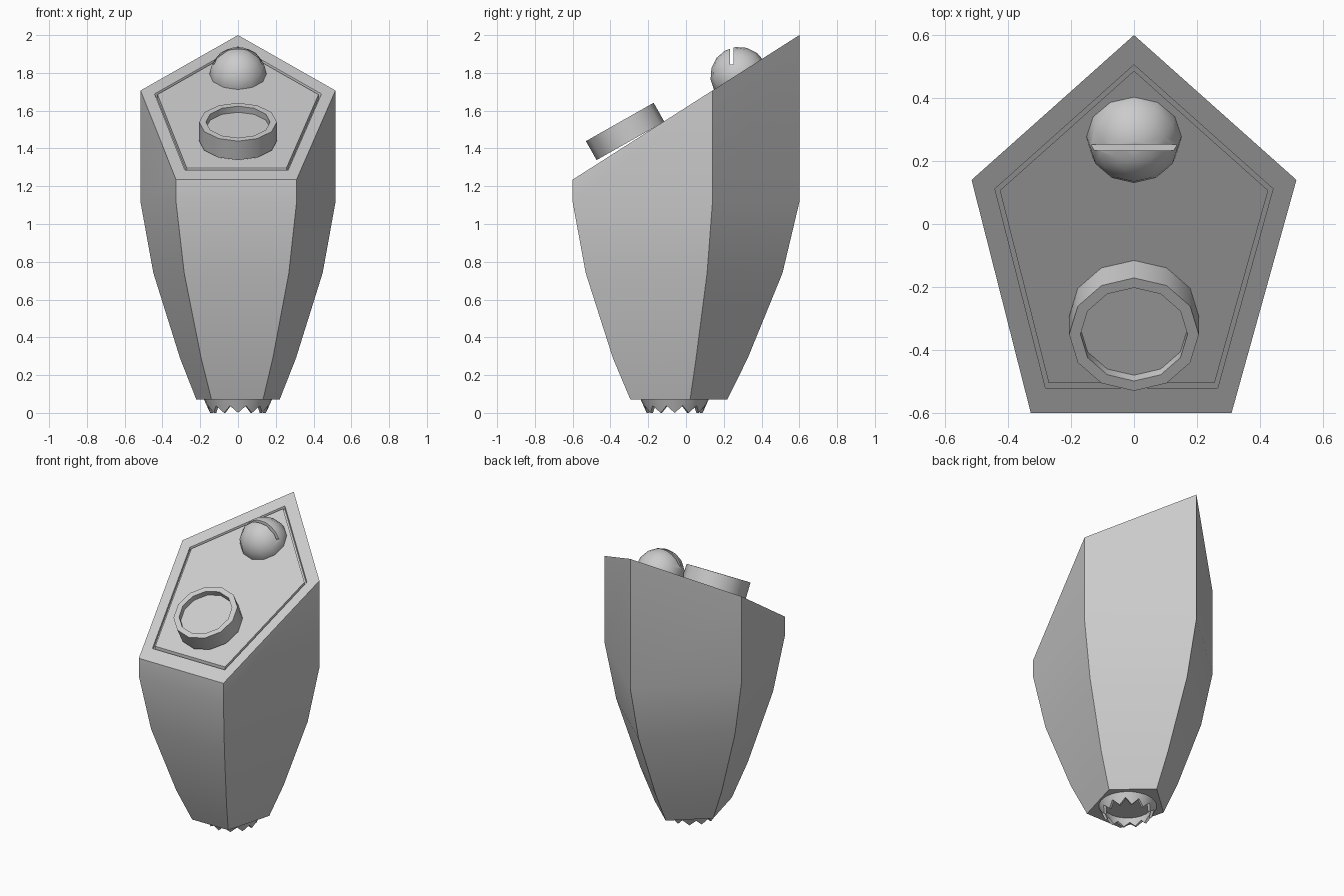
import bpy, bmesh, math
from mathutils import Matrix

if "Cube" in bpy.data.objects:
    bpy.data.objects.remove(bpy.data.objects["Cube"])

TILT = math.radians(29.5)
PENTAGON = [(0, 0.6), (-0.516, 0.14), (-0.328, -0.6), (0.31, -0.6), (0.516, 0.14)]


def top_z(y):
    return 2.0 - (0.6 - y) * 0.6375


def skin(name, rings, close=False, matrix=Matrix(), angle=30):
    """Bridge equal-length rings; cap the ends, or close the loop of rings."""
    bm = bmesh.new()
    loops = [[bm.verts.new(p) for p in r] for r in rings]
    pairs = list(zip(loops, loops[1:])) + ([(loops[-1], loops[0])] if close else [])
    for a, b in pairs:
        n = len(a)
        for i in range(n):
            j = (i + 1) % n
            bm.faces.new((a[i], a[j], b[j], b[i]))
    if not close:
        bm.faces.new(loops[0][::-1])
        bm.faces.new(loops[-1])
    bmesh.ops.recalc_face_normals(bm, faces=bm.faces)
    bm.transform(matrix)
    me = bpy.data.meshes.new(name)
    bm.to_mesh(me)
    bm.free()
    ob = bpy.data.objects.new(name, me)
    bpy.context.collection.objects.link(ob)
    smooth(ob, angle)
    return ob


def smooth(ob, angle=30):
    bpy.ops.object.select_all(action='DESELECT')
    ob.select_set(True)
    bpy.context.view_layer.objects.active = ob
    bpy.ops.object.shade_smooth_by_angle(angle=math.radians(angle))


def circle(r, z, n=12):
    return [(r * math.cos(2 * math.pi * i / n), r * math.sin(2 * math.pi * i / n), z)
            for i in range(n)]


# Tapered five-sided body with a slanted top and a panel groove
body = []
for z, s, cy in [(0.07, 0.427, -0.038), (0.29, 0.595, -0.03),
                 (0.74, 0.868, -0.01), (1.115, 1, 0)]:
    body.append([(x * s, y * s + cy, z) for x, y in PENTAGON])
for s, cy, drop in [(1, 0, 0), (0.856, -0.008, 0), (0.856, -0.008, 0.025),
                    (0.826, -0.009, 0.025), (0.826, -0.009, 0)]:
    body.append([(x * s, y * s + cy, top_z(y * s + cy) - drop) for x, y in PENTAGON])
skin("body", body)

# Raised round button with a recessed face
place = Matrix.Translation((0, -0.294, 1.44)) @ Matrix.Rotation(TILT, 4, 'X')
skin("round_button", [circle(0.206, 0), circle(0.206, 0.115),
                      circle(0.17, 0.115), circle(0.17, 0.078)], matrix=place, angle=35)

# Domed knob with a slot
bpy.ops.mesh.primitive_uv_sphere_add(segments=12, ring_count=8, radius=0.153,
                                     location=(0, 0.282, 1.785), rotation=(TILT, 0, 0))
knob = bpy.context.object
knob.name = "slotted_knob"
bpy.ops.mesh.primitive_cube_add(size=1, location=(0, 0.243, 1.945))
cutter = bpy.context.object
cutter.name = "slot_cutter"
cutter.scale = (0.5, 0.018, 0.2)
cutter.hide_render = True
cutter.hide_set(True)
mod = knob.modifiers.new("slot", 'BOOLEAN')
mod.operation = 'DIFFERENCE'
mod.solver = 'EXACT'
mod.object = cutter
bpy.context.view_layer.objects.active = knob
bpy.ops.object.modifier_apply(modifier=mod.name)
bpy.data.objects.remove(cutter)
smooth(knob, 46)


# Toothed nozzle ring underneath
def teeth(r_tip, r_root):
    n, pts = 24, []
    for i in range(n):
        a = 2 * math.pi * i / n
        r, z = (r_root, 0.038) if i % 2 else (r_tip, 0)
        pts.append((r * math.cos(a), r * math.sin(a), z))
    return pts


skin("toothed_nozzle", [circle(0.182, 0.075, 24), teeth(0.148, 0.165),
                        teeth(0.133, 0.145), circle(0.15, 0.075, 24)],
     close=True, matrix=Matrix.Translation((0, -0.06, 0)))
